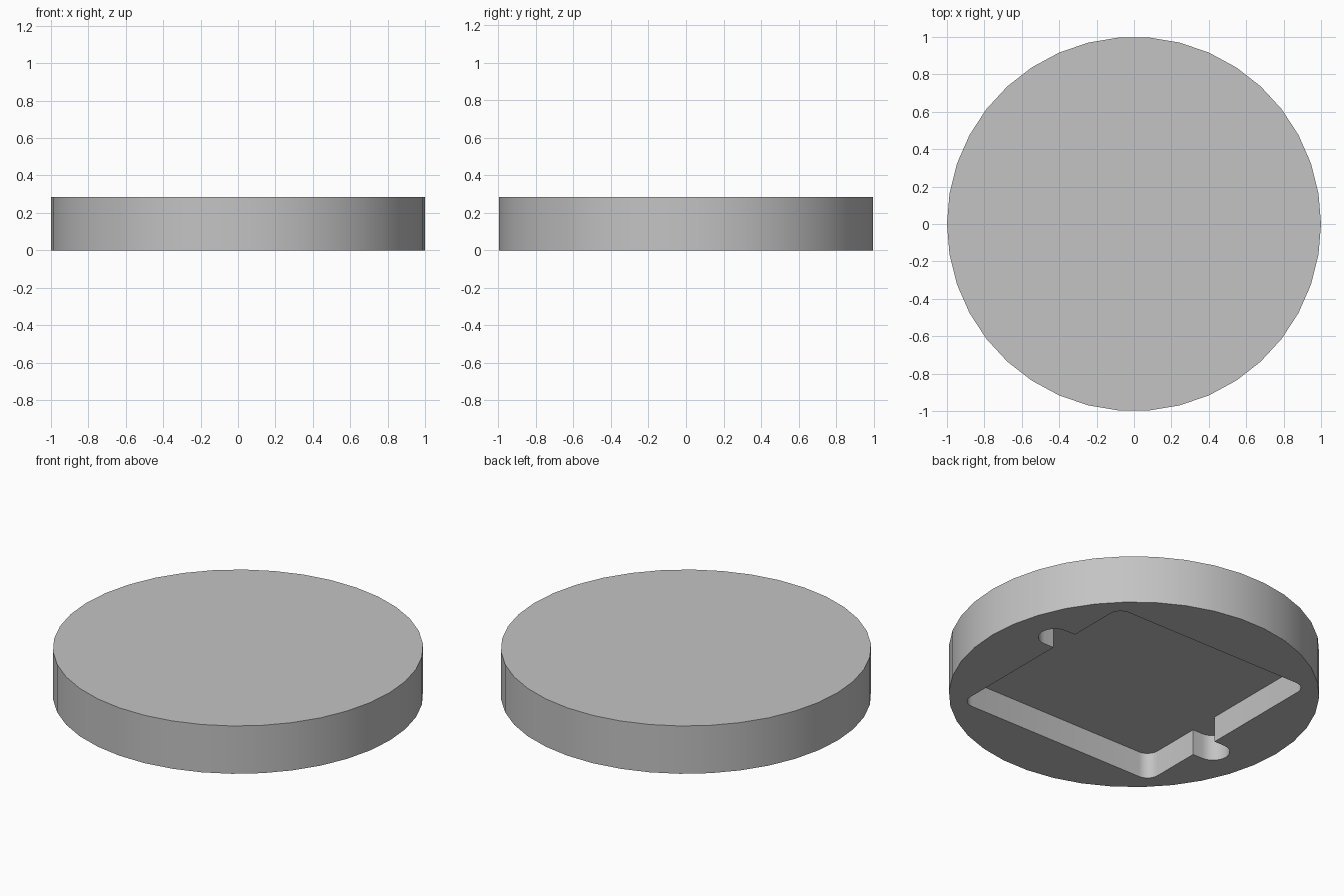
import bpy
import bmesh
from math import cos, sin, pi, radians

HEIGHT = 0.285       # thickness of the disc
DEPTH = 0.153        # pocket depth from the underside
HALF = 0.66          # half width of the square pocket
FILLET = 0.07        # pocket corner radius
SLOT_Y, SLOT_X, SLOT_R = 0.2, 0.725, 0.09   # round finger notch

old = bpy.data.objects.get("Cube")
if old:
    bpy.data.objects.remove(old, do_unlink=True)

grey = bpy.data.materials.new("plain grey")
grey.use_nodes = True
colour = (0.55, 0.55, 0.55, 1)
grey.diffuse_color = colour
grey.node_tree.nodes["Principled BSDF"].inputs["Base Color"].default_value = colour


def arc(cx, cy, r, start, end, steps):
    """Points along an arc, angles in degrees."""
    angles = [radians(start + (end - start) * i / steps) for i in range(steps + 1)]
    return [(cx + r * cos(a), cy + r * sin(a)) for a in angles]


def prism(name, outline, z0, z1):
    """Extrude a flat outline between two heights."""
    bm = bmesh.new()
    base = bm.faces.new([bm.verts.new((x, y, z0)) for x, y in outline])
    top = bmesh.ops.extrude_face_region(bm, geom=[base])["geom"]
    verts = [v for v in top if isinstance(v, bmesh.types.BMVert)]
    bmesh.ops.translate(bm, verts=verts, vec=(0, 0, z1 - z0))
    bmesh.ops.recalc_face_normals(bm, faces=bm.faces)
    mesh = bpy.data.meshes.new(name)
    bm.to_mesh(mesh)
    bm.free()
    mesh.materials.append(grey)
    obj = bpy.data.objects.new(name, mesh)
    bpy.context.collection.objects.link(obj)
    return obj


# Round body
disc = prism("disc_body", arc(0, 0, 1, 0, 360, 38)[:-1], 0, HEIGHT)

# Pocket outline: one notched side, repeated by a half turn
inner = HALF - FILLET
side = arc(inner, -inner, FILLET, -90, 0, 6)
side += [(HALF, SLOT_Y - SLOT_R)]
side += arc(SLOT_X, SLOT_Y, SLOT_R, -90, 90, 14)
side += [(HALF, SLOT_Y + SLOT_R)]
side += arc(inner, inner, FILLET, 0, 90, 6)
pocket = prism("pocket_cutter", side + [(-x, -y) for x, y in side], -0.1, DEPTH)
pocket.hide_render = True

# Cut the pocket into the underside
cut = disc.modifiers.new("pocket", "BOOLEAN")
cut.operation = "DIFFERENCE"
cut.solver = "EXACT"
cut.object = pocket
bpy.ops.object.select_all(action="DESELECT")
disc.select_set(True)
bpy.context.view_layer.objects.active = disc
bpy.ops.object.modifier_apply(modifier=cut.name)
bpy.data.objects.remove(pocket, do_unlink=True)

# Smooth the curved walls, keep the rims crisp
bpy.ops.object.shade_smooth_by_angle(angle=pi / 6)
